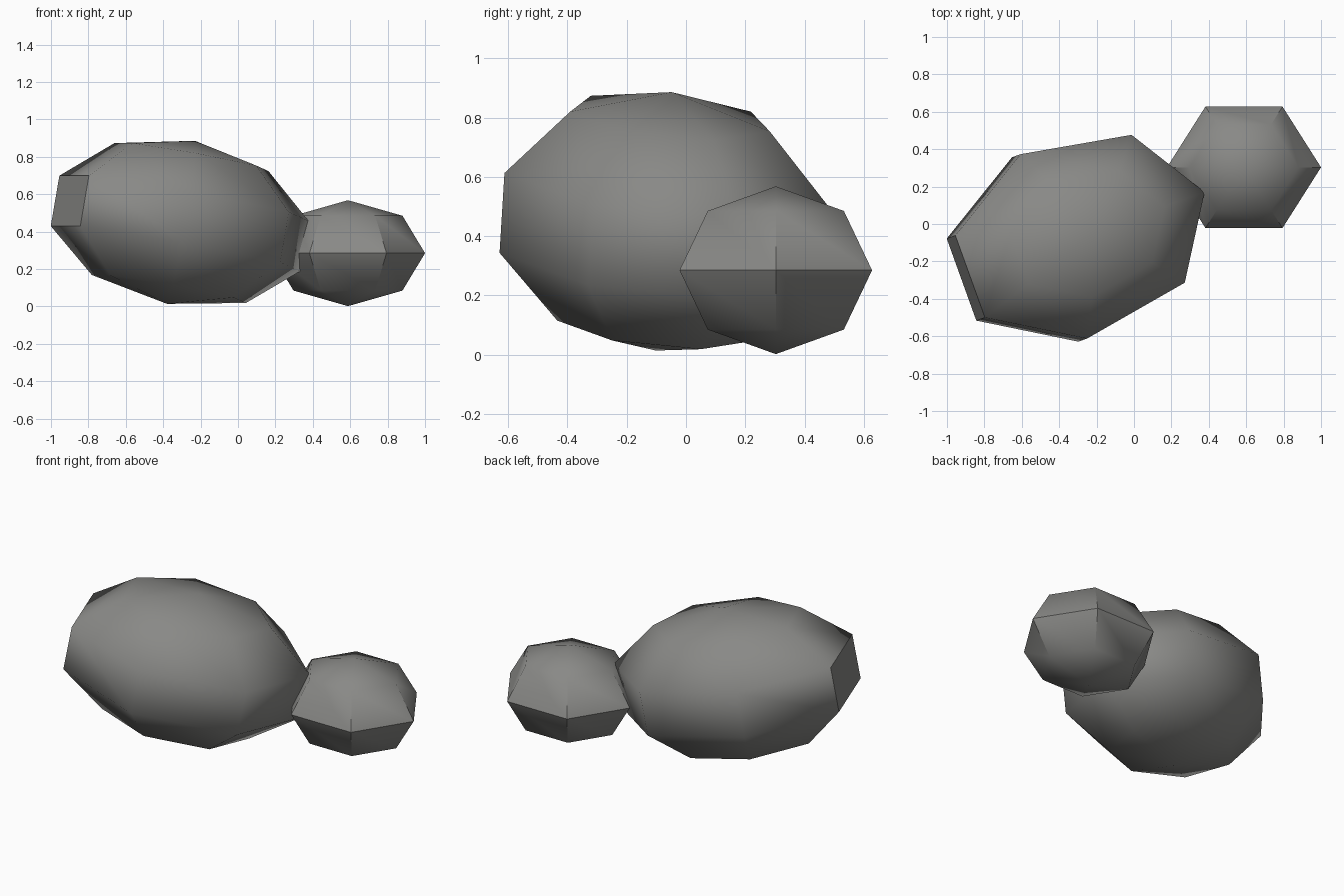
import bpy
import bmesh
from math import sin, cos, pi, radians

cube = bpy.data.objects.get("Cube")
if cube:
    bpy.data.objects.remove(cube, do_unlink=True)

# Stone colour
stone = bpy.data.materials.new("stone grey")
stone.use_nodes = True
colour = (0.25, 0.25, 0.24, 1)
stone.diffuse_color = colour
bsdf = stone.node_tree.nodes["Principled BSDF"]
bsdf.inputs["Base Color"].default_value = colour
bsdf.inputs["Roughness"].default_value = 0.9


def boulder(name, segments, bands, radii, location, rotation=(0, 0, 0)):
    """Low-poly ball with a vertex column on its own +x axis."""
    bm = bmesh.new()
    top = bm.verts.new((0, 0, 1))
    bottom = bm.verts.new((0, 0, -1))
    rings = []
    for i in range(1, bands):
        lat = pi * i / bands
        rings.append([bm.verts.new((sin(lat) * cos(2 * pi * k / segments),
                                    sin(lat) * sin(2 * pi * k / segments),
                                    cos(lat))) for k in range(segments)])
    for k in range(segments):
        n = (k + 1) % segments
        bm.faces.new((top, rings[0][k], rings[0][n]))
        bm.faces.new((bottom, rings[-1][n], rings[-1][k]))
        for upper, lower in zip(rings, rings[1:]):
            bm.faces.new((upper[k], lower[k], lower[n], upper[n]))
    bmesh.ops.scale(bm, vec=radii, verts=bm.verts)
    bmesh.ops.recalc_face_normals(bm, faces=bm.faces)
    mesh = bpy.data.meshes.new(name)
    bm.to_mesh(mesh)
    bm.free()
    mesh.materials.append(stone)

    obj = bpy.data.objects.new(name, mesh)
    obj.location = location
    obj.rotation_euler = [radians(a) for a in rotation]
    bpy.context.collection.objects.link(obj)
    bpy.ops.object.select_all(action="DESELECT")
    obj.select_set(True)
    bpy.context.view_layer.objects.active = obj
    bpy.ops.object.shade_smooth_by_angle(angle=radians(47))
    return obj


# Large tilted boulder and the small one beside it
boulder("large_boulder", 7, 5, (0.749, 0.565, 0.443),
        (-0.305, -0.075, 0.45), (0, 10.3, 19.8))
boulder("small_boulder", 6, 4, (0.412, 0.375, 0.283),
        (0.588, 0.303, 0.285))
